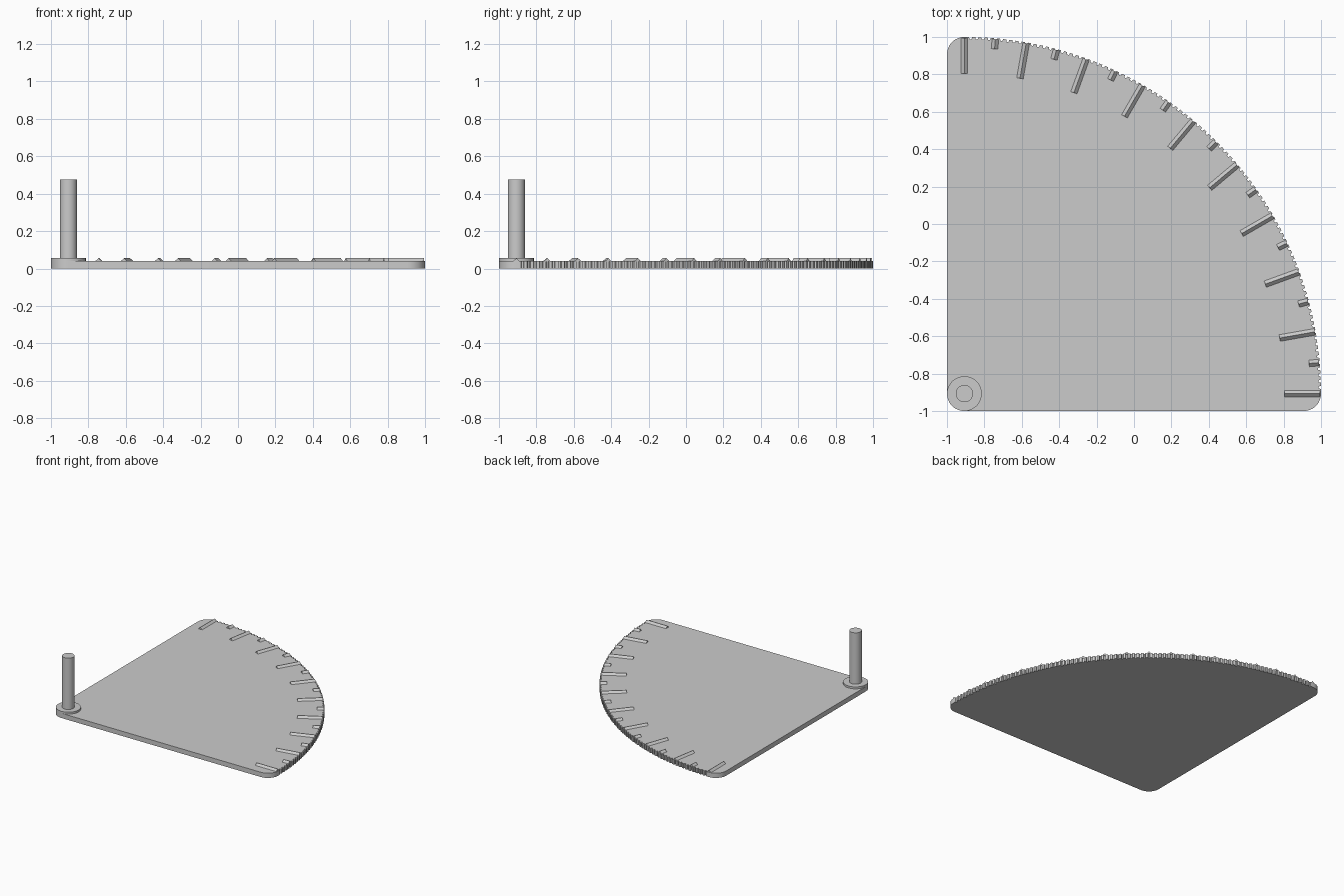
import bpy, bmesh, math
from mathutils import Matrix, Vector

cube = bpy.data.objects.get("Cube")
if cube:
    bpy.data.objects.remove(cube, do_unlink=True)

PIVOT = Vector((-0.907, -0.907, 0))
CORNER = 0.093      # rounding radius of the three corners
RADIUS = 1.907      # outer arc radius about the pivot
PLATE_TOP = 0.039
RAISED_TOP = 0.055

grey = bpy.data.materials.new("plain grey")
grey.use_nodes = True
colour = (0.6, 0.6, 0.6, 1)
grey.diffuse_color = colour
grey.node_tree.nodes["Principled BSDF"].inputs["Base Color"].default_value = colour


def prism(name, outline, height, matrix, smooth=False):
    """Extrude a flat outline along local z and place it with a matrix."""
    bm = bmesh.new()
    face = bm.faces.new([bm.verts.new((x, y, 0)) for x, y in outline])
    top = bmesh.ops.extrude_face_region(bm, geom=[face])["geom"]
    verts = [v for v in top if isinstance(v, bmesh.types.BMVert)]
    bmesh.ops.translate(bm, vec=(0, 0, height), verts=verts)
    bmesh.ops.recalc_face_normals(bm, faces=bm.faces)
    mesh = bpy.data.meshes.new(name)
    bm.to_mesh(mesh)
    bm.free()
    obj = bpy.data.objects.new(name, mesh)
    bpy.context.collection.objects.link(obj)
    mesh.materials.append(grey)
    obj.matrix_world = matrix
    if smooth:
        bpy.ops.object.select_all(action='DESELECT')
        obj.select_set(True)
        bpy.context.view_layer.objects.active = obj
        bpy.ops.object.shade_smooth_by_angle(angle=math.radians(30))
    return obj


def polar(radius, degrees, centre=(0, 0)):
    a = math.radians(degrees)
    return (centre[0] + radius * math.cos(a), centre[1] + radius * math.sin(a))


def arc(radius, start, end, steps, centre=(0, 0)):
    return [polar(radius, start + (end - start) * i / steps, centre)
            for i in range(steps + 1)]


# Quadrant plate: rounded corners and a fine notch at every degree of the arc
reach = RADIUS - CORNER
outline = arc(CORNER, 180, 270, 12)
outline += arc(CORNER, 270, 360, 12, (reach, 0))
for degree in range(1, 90):
    outline += [polar(RADIUS, degree - 0.25), polar(RADIUS - 0.012, degree - 0.15),
                polar(RADIUS - 0.012, degree + 0.15), polar(RADIUS, degree + 0.25)]
outline += arc(CORNER, 90, 180, 12, (0, reach))
prism("quadrant_plate", outline, PLATE_TOP, Matrix.Translation(PIVOT), smooth=True)

# Pivot collar and upright pin
for name, radius, top in (("pivot_collar", 0.093, RAISED_TOP), ("pivot_pin", 0.046, 0.477)):
    base = PLATE_TOP - 0.005
    prism(name, arc(radius, 0, 360 - 7.5, 47), top - base,
          Matrix.Translation(PIVOT + Vector((0, 0, base))), smooth=True)

# Ridged scale marks: long every ten degrees, short in between
ridge = [(-0.02, PLATE_TOP - 0.002), (0.02, PLATE_TOP - 0.002), (0, RAISED_TOP)]
along_x = Matrix(((0, 0, 1, 0), (1, 0, 0, 0), (0, 1, 0, 0), (0, 0, 0, 1)))
for degree in range(0, 91, 5):
    is_long = degree % 10 == 0
    length = 0.19 if is_long else 0.052
    place = (Matrix.Translation(PIVOT) @ Matrix.Rotation(math.radians(degree), 4, 'Z')
             @ Matrix.Translation((RADIUS - 0.005 - length, 0, 0)) @ along_x)
    prism(f"{'long' if is_long else 'short'}_mark_{degree}", ridge, length, place)
